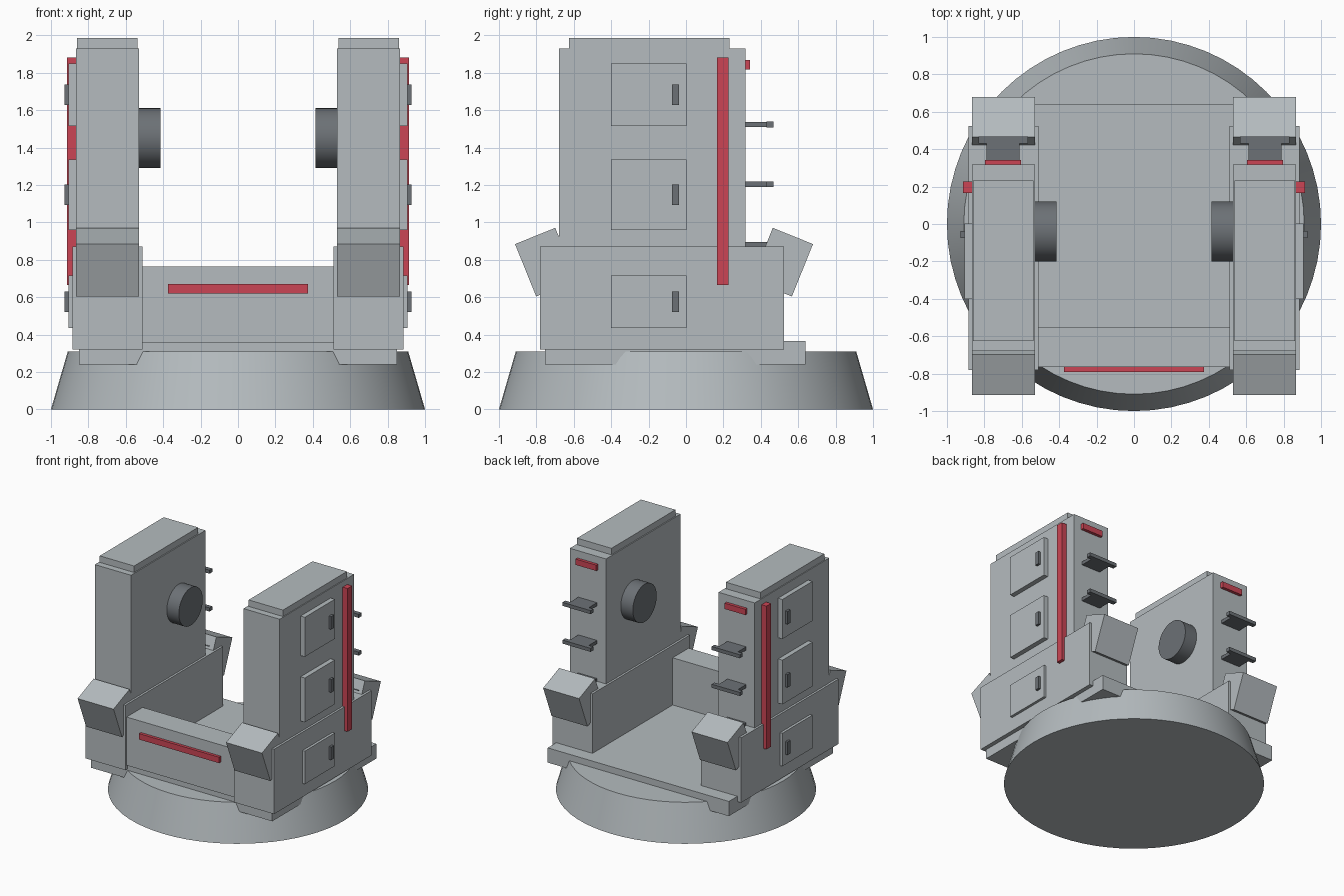
import bpy, bmesh, math
from mathutils import Matrix

cube = bpy.data.objects.get("Cube")
if cube:
    bpy.data.objects.remove(cube, do_unlink=True)


def material(name, r, g, b):
    m = bpy.data.materials.new(name)
    m.use_nodes = True
    m.diffuse_color = (r, g, b, 1)
    bsdf = next(n for n in m.node_tree.nodes if n.type == 'BSDF_PRINCIPLED')
    bsdf.inputs["Base Color"].default_value = (r, g, b, 1)
    return m


HULL = material("pale grey", 0.46, 0.50, 0.52)
DARK = material("dark grey", 0.15, 0.165, 0.18)
RED = material("signal red", 0.60, 0.06, 0.09)


def finish(bm, name, mat):
    bmesh.ops.recalc_face_normals(bm, faces=bm.faces)
    mesh = bpy.data.meshes.new(name)
    bm.to_mesh(mesh)
    bm.free()
    mesh.materials.append(mat)
    obj = bpy.data.objects.new(name, mesh)
    bpy.context.collection.objects.link(obj)
    return obj


def box(name, mat, xs, ys, zs, tilt=0):
    """Box from its limits on each axis, tilted about x through its centre."""
    bm = bmesh.new()
    spans = (xs, ys, zs)
    size = [b - a for a, b in spans]
    centre = [(a + b) / 2 for a, b in spans]
    place = (Matrix.Translation(centre) @ Matrix.Rotation(tilt, 4, 'X')
             @ Matrix.Diagonal((*size, 1)))
    bmesh.ops.create_cube(bm, size=1, matrix=place)
    return finish(bm, name, mat)


def drum(name, mat, r1, r2, depth, place):
    bm = bmesh.new()
    bmesh.ops.create_cone(bm, cap_ends=True, segments=64, radius1=r1,
                          radius2=r2, depth=depth, matrix=place)
    obj = finish(bm, name, mat)
    bpy.ops.object.select_all(action='DESELECT')
    obj.select_set(True)
    bpy.context.view_layer.objects.active = obj
    bpy.ops.object.shade_smooth_by_angle(angle=math.radians(35))
    return obj


# Round base, deck and front wall
drum("round_base", HULL, 1.0, 0.91, 0.31, Matrix.Translation((0, 0, 0.155)))
box("deck", HULL, (-0.85, 0.85), (-0.755, 0.64), (0.24, 0.365))
box("front_wall", HULL, (-0.53, 0.53), (-0.765, -0.55), (0.355, 0.765))
box("front_light", RED, (-0.375, 0.375), (-0.79, -0.76), (0.62, 0.67))

for side, s in (("left", 1), ("right", -1)):
    def part(name, mat, x0, x1, ys, zs, tilt=0):
        return box(f"{side}_{name}", mat, sorted((s * x0, s * x1)), ys, zs, tilt)

    # Tower, its cap and its footing
    part("footing", HULL, 0.51, 0.885, (-0.78, 0.525), (0.32, 0.87))
    part("tower", HULL, 0.528, 0.867, (-0.68, 0.318), (0.6, 1.93))
    part("tower_cap", HULL, 0.537, 0.86, (-0.625, 0.232), (1.9, 1.985))

    # Tilted blocks at both ends of the footing
    tilt = math.radians(22)
    for end, y, t in (("front", -0.75, tilt), ("back", 0.515, -tilt)):
        part(f"{end}_block", HULL, 0.528, 0.865, (y - 0.116, y + 0.116),
             (0.636, 0.938), t)

    # Inner bearing drum
    drum(f"{side}_bearing", DARK, 0.16, 0.16, 0.135,
         Matrix.Translation((s * 0.4825, -0.04, 1.45))
         @ Matrix.Rotation(math.pi / 2, 4, 'Y'))

    # Outer doors with handles
    for level, z0, z1 in (("lower", 0.435, 0.715), ("middle", 0.96, 1.335),
                          ("upper", 1.515, 1.85)):
        part(f"{level}_door", HULL, 0.85, 0.907, (-0.40, 0.003), (z0, z1))
        mid = (z0 + z1) / 2
        part(f"{level}_handle", DARK, 0.89, 0.927, (-0.075, -0.038),
             (mid - 0.055, mid + 0.055))

    # Red light strips
    part("side_light", RED, 0.86, 0.913, (0.165, 0.226), (0.665, 1.88))
    part("back_light", RED, 0.603, 0.797, (0.31, 0.343), (1.818, 1.867))

    # Climbing steps on the back
    for i, z in enumerate((0.88, 1.203, 1.523)):
        part(f"step_arm_{i}", DARK, 0.612, 0.788, (0.315, 0.44),
             (z - 0.014, z + 0.014))
        part(f"step_tread_{i}", DARK, 0.568, 0.832, (0.43, 0.467),
             (z - 0.015, z + 0.015))
